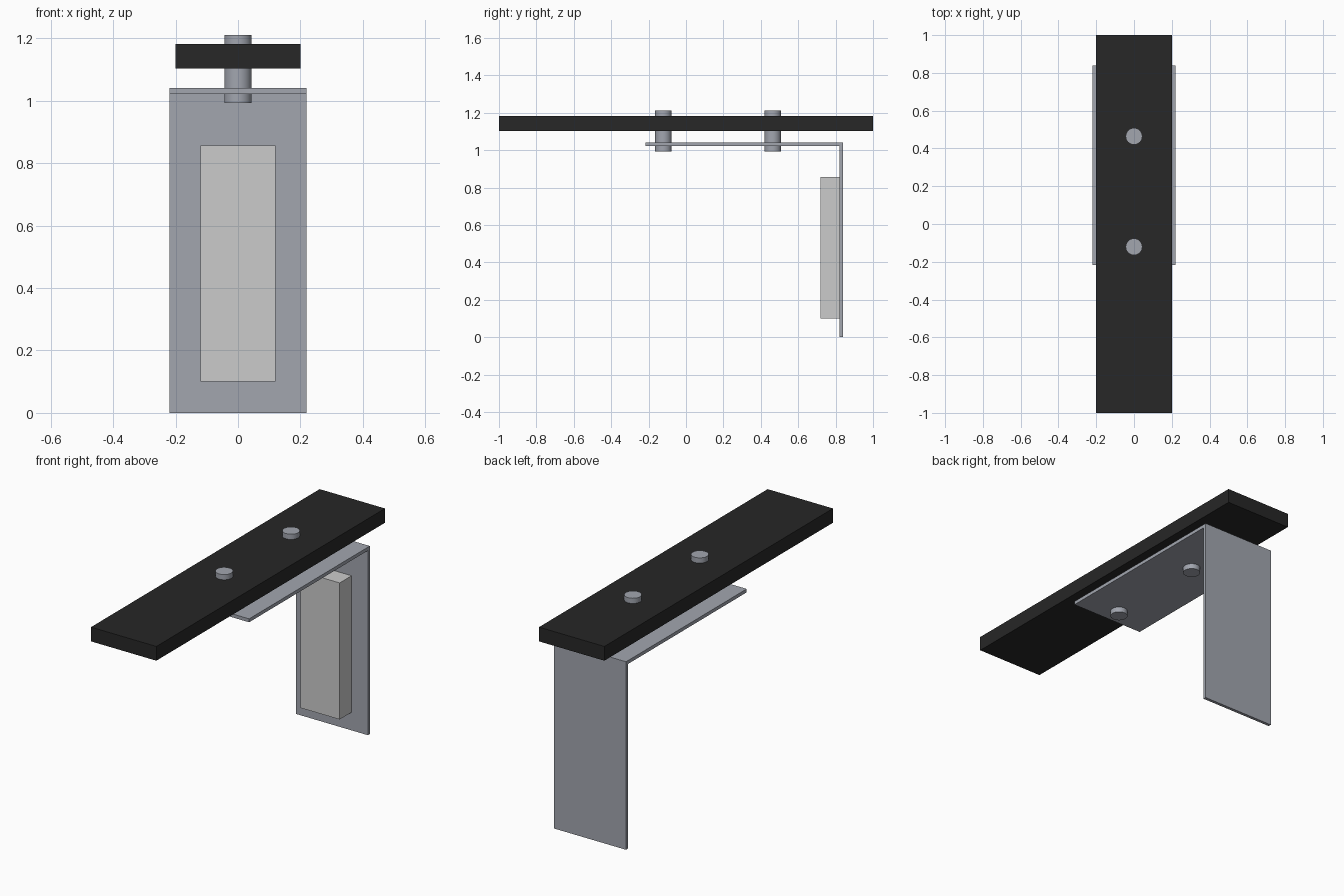
import bpy, bmesh

if "Cube" in bpy.data.objects:
    bpy.data.objects.remove(bpy.data.objects["Cube"])


def material(name, rgb):
    m = bpy.data.materials.new(name)
    m.diffuse_color = (*rgb, 1)
    m.use_nodes = True
    m.node_tree.nodes["Principled BSDF"].inputs["Base Color"].default_value = m.diffuse_color
    return m


BLACK = material("black", (0.02, 0.02, 0.02))
METAL = material("metal", (0.36, 0.38, 0.43))


def extrude_profile(name, yz, half_width, mat=None):
    """Extrude a side (y, z) outline symmetrically along x."""
    bm = bmesh.new()
    face = bm.faces.new([bm.verts.new((-half_width, y, z)) for y, z in yz])
    ext = bmesh.ops.extrude_face_region(bm, geom=[face])
    verts = [g for g in ext["geom"] if isinstance(g, bmesh.types.BMVert)]
    bmesh.ops.translate(bm, verts=verts, vec=(2 * half_width, 0, 0))
    bmesh.ops.recalc_face_normals(bm, faces=bm.faces)
    me = bpy.data.meshes.new(name)
    bm.to_mesh(me)
    bm.free()
    ob = bpy.data.objects.new(name, me)
    bpy.context.collection.objects.link(ob)
    if mat:
        me.materials.append(mat)
    return ob


def rect(y0, y1, z0, z1):
    return [(y0, z0), (y1, z0), (y1, z1), (y0, z1)]


# Long flat bar on top
extrude_profile("top_bar", rect(-1, 1, 1.103, 1.182), 0.2, BLACK)

# Bent sheet-metal L bracket
extrude_profile("bracket", [(-0.217, 1.022), (0.822, 1.022), (0.822, 0),
                            (0.839, 0), (0.839, 1.041), (-0.217, 1.041)], 0.22, METAL)

# Pad on the inner face of the upright
extrude_profile("pad", rect(0.718, 0.822, 0.1, 0.856), 0.12)

# Two pins joining the bar to the bracket
for name, y in (("front_pin", -0.121), ("rear_pin", 0.464)):
    bpy.ops.mesh.primitive_cylinder_add(vertices=32, radius=0.044, depth=0.218,
                                        location=(0, y, 1.102))
    pin = bpy.context.object
    pin.name = name
    pin.data.materials.append(METAL)
    bpy.ops.object.shade_smooth_by_angle()
